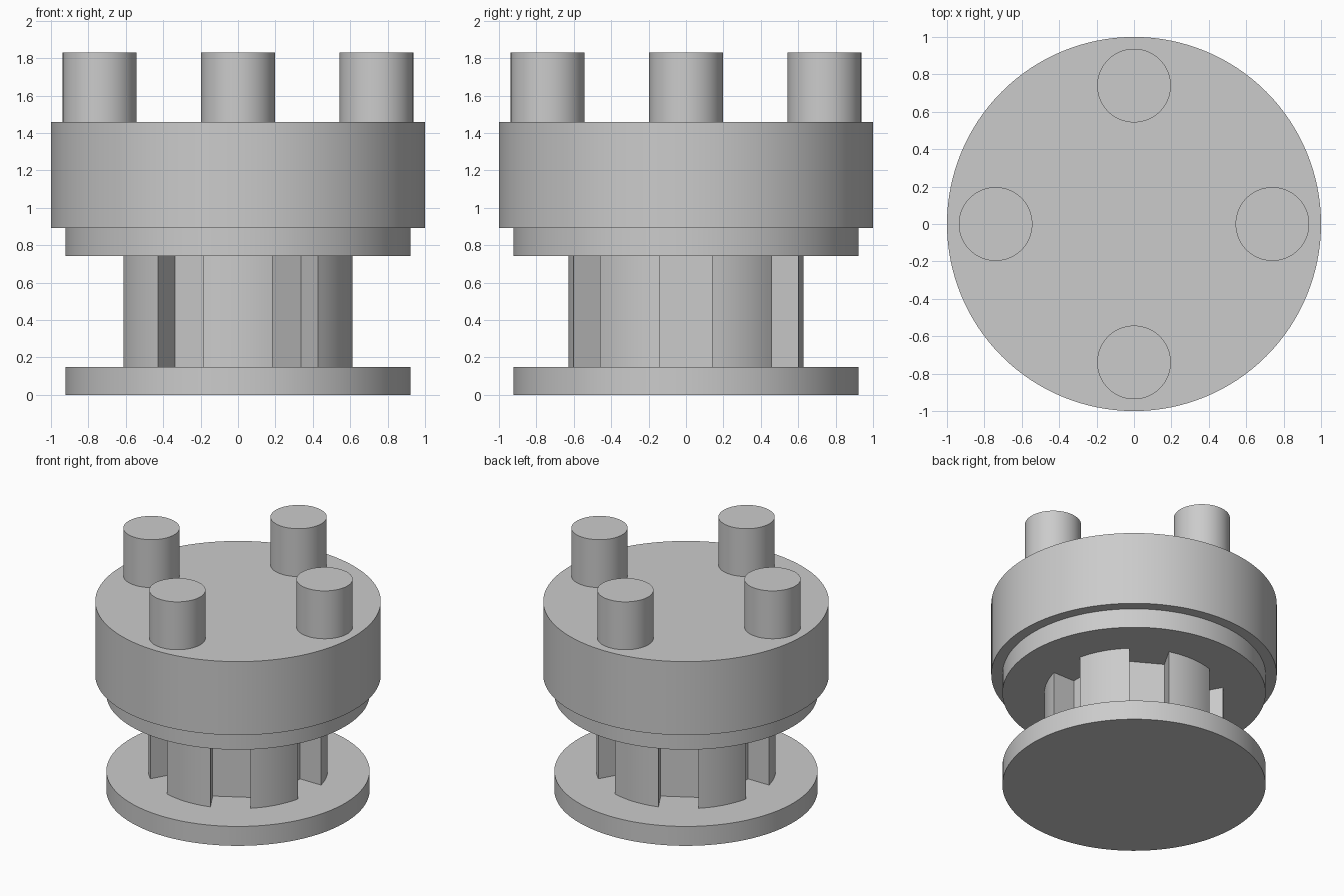
import bpy, bmesh
from math import radians, asin, pi
from mathutils import Vector, Matrix

cube = bpy.data.objects.get("Cube")
if cube:
    bpy.data.objects.remove(cube, do_unlink=True)

grey = bpy.data.materials.new("plain_grey")
grey.use_nodes = True
GREY = (0.6, 0.6, 0.6, 1.0)
grey.diffuse_color = GREY
grey.node_tree.nodes["Principled BSDF"].inputs["Base Color"].default_value = GREY


def finish(bm, name):
    """Turn a bmesh into a grey object, smooth with sharp rims."""
    bmesh.ops.recalc_face_normals(bm, faces=bm.faces)
    mesh = bpy.data.meshes.new(name)
    bm.to_mesh(mesh)
    bm.free()
    mesh.materials.append(grey)
    mesh.shade_smooth()
    mesh.set_sharp_from_angle(angle=radians(30))
    obj = bpy.data.objects.new(name, mesh)
    bpy.context.scene.collection.objects.link(obj)
    return obj


def disc(name, radius, bottom, top, x=0.0, y=0.0, segments=128):
    bm = bmesh.new()
    bmesh.ops.create_cone(
        bm, cap_ends=True, segments=segments, radius1=radius, radius2=radius,
        depth=top - bottom,
        matrix=Matrix.Translation((x, y, (bottom + top) / 2)))
    return finish(bm, name)


def slotted_hub(name, radius, floor, half_slot, bottom, top, slots=6, steps=10):
    """Round core with straight-sided, flat-floored slots around it."""
    bm = bmesh.new()
    pitch = 2 * pi / slots
    edge = asin(half_slot / radius)
    outline = []
    for i in range(slots):
        turn = Matrix.Rotation(i * pitch, 3, 'Z')
        # slot floor, then the outer arc up to the next slot
        outline += [turn @ Vector((floor, s * half_slot, 0)) for s in (-1, 1)]
        for k in range(steps + 1):
            a = i * pitch + edge + (pitch - 2 * edge) * k / steps
            outline.append(Matrix.Rotation(a, 3, 'Z') @ Vector((radius, 0, 0)))
    face = bm.faces.new([bm.verts.new((p.x, p.y, bottom)) for p in outline])
    grown = bmesh.ops.extrude_face_region(bm, geom=[face], use_keep_orig=True)
    raised = [g for g in grown["geom"] if isinstance(g, bmesh.types.BMVert)]
    bmesh.ops.translate(bm, verts=raised, vec=(0, 0, top - bottom))
    return finish(bm, name)


# Stacked round body
disc("base_plate", 0.922, 0.0, 0.15)
slotted_hub("slotted_hub", 0.628, 0.432, 0.14, 0.15, 0.743)
disc("collar_plate", 0.922, 0.743, 0.892)
disc("main_drum", 1.0, 0.892, 1.46)

# Four pegs on the drum
PEG_RING = 0.74
for side, x, y in (("left", 1, 0), ("right", -1, 0), ("front", 0, -1), ("back", 0, 1)):
    disc(side + "_peg", 0.197, 1.46, 1.83, x * PEG_RING, y * PEG_RING, 64)
